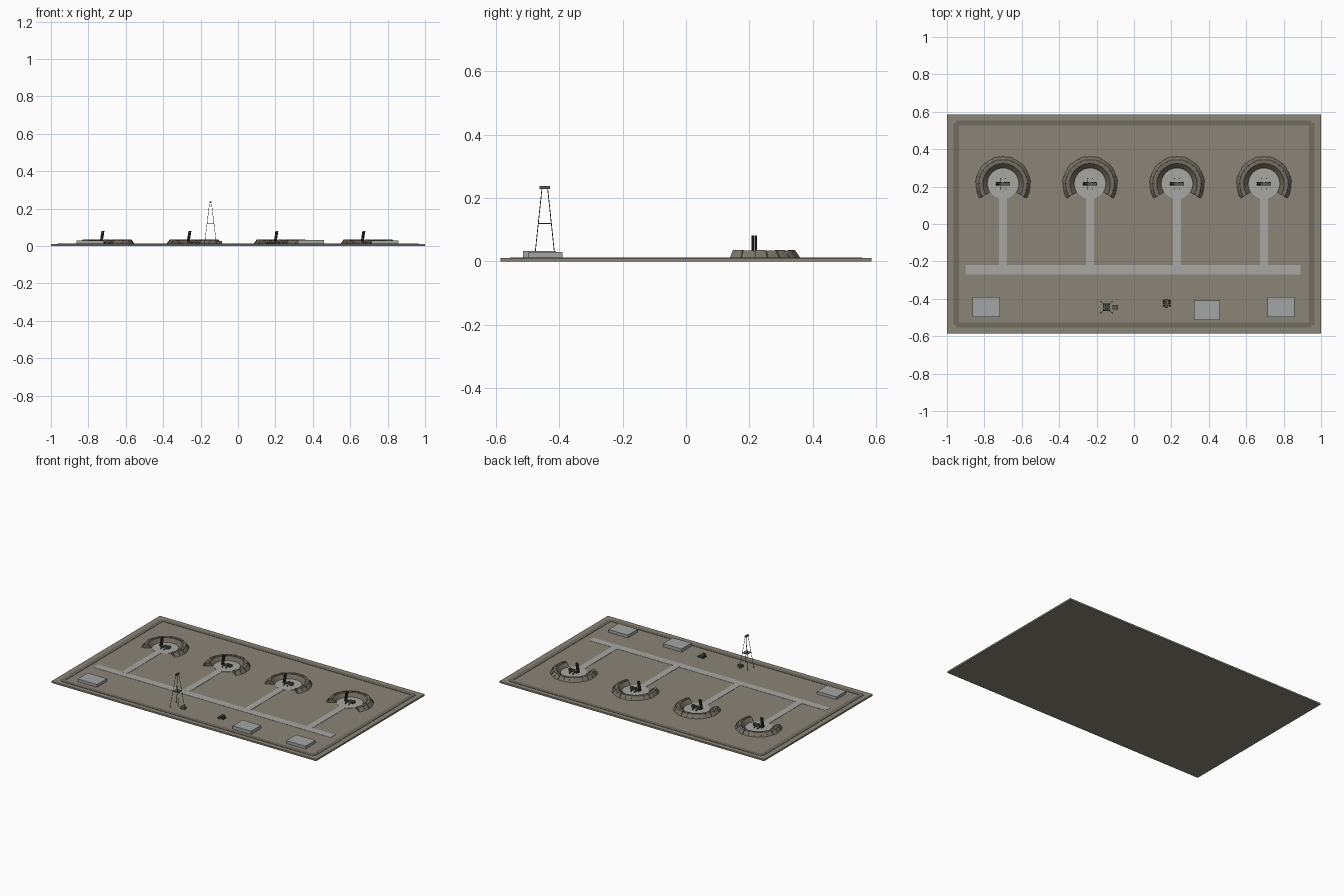
import bpy, bmesh, math
from mathutils import Vector

if "Cube" in bpy.data.objects:
    bpy.data.objects.remove(bpy.data.objects["Cube"])

G = 0.011  # ground slab top


def material(name, rgb):
    m = bpy.data.materials.new(name)
    m.diffuse_color = (*rgb, 1)
    m.use_nodes = True
    m.node_tree.nodes["Principled BSDF"].inputs["Base Color"].default_value = m.diffuse_color
    return m


EARTH = material("earth", (0.26, 0.235, 0.185))
BERM = material("berm_earth", (0.15, 0.135, 0.105))
BAG = material("sandbag", (0.19, 0.17, 0.135))
STRIP = material("perimeter", (0.165, 0.15, 0.12))
PAVE = material("pavement", (0.39, 0.39, 0.37))
CONC = material("concrete", (0.36, 0.38, 0.37))
GREEN = material("equipment_green", (0.09, 0.11, 0.09))
DARK = material("dark_metal", (0.035, 0.04, 0.035))


def finish(bm, name, mat):
    bmesh.ops.recalc_face_normals(bm, faces=bm.faces)
    me = bpy.data.meshes.new(name)
    bm.to_mesh(me)
    bm.free()
    me.materials.append(mat)
    ob = bpy.data.objects.new(name, me)
    bpy.context.collection.objects.link(ob)
    return ob


def box(name, x, y, z0, sx, sy, sz, mat):
    bm = bmesh.new()
    bmesh.ops.create_cube(bm, size=1)
    bmesh.ops.scale(bm, vec=(sx, sy, sz), verts=bm.verts)
    bmesh.ops.translate(bm, vec=(x, y, z0 + sz / 2), verts=bm.verts)
    return finish(bm, name, mat)


def rod(name, a, b, r, mat, n=8):
    a, b = Vector(a), Vector(b)
    bm = bmesh.new()
    bmesh.ops.create_cone(bm, cap_ends=True, segments=n, radius1=r, radius2=r, depth=(b - a).length)
    bmesh.ops.rotate(bm, matrix=Vector((0, 0, 1)).rotation_difference(b - a).to_matrix(), verts=bm.verts)
    bmesh.ops.translate(bm, vec=(a + b) / 2, verts=bm.verts)
    return finish(bm, name, mat)


def arc_solid(name, x, y, profile, a0, a1, n, mat):
    """Sweep a closed (radius, z) profile around a vertical axis, with end caps."""
    bm = bmesh.new()
    rings = []
    for i in range(n + 1):
        t = math.radians(a0 + (a1 - a0) * i / n)
        rings.append([bm.verts.new((x + r * math.cos(t), y + r * math.sin(t), z)) for r, z in profile])
    k = len(profile)
    for p, q in zip(rings, rings[1:]):
        for j in range(k):
            bm.faces.new((p[j], p[(j + 1) % k], q[(j + 1) % k], q[j]))
    bm.faces.new(rings[0])
    bm.faces.new(rings[-1])
    return finish(bm, name, mat)


# Ground slab and raised perimeter strip
box("ground_slab", 0, 0, 0, 2, 1.17, G, EARTH)
for s in (-1, 1):
    box("perimeter_long", 0, s * 0.54, G - 0.002, 1.9, 0.028, 0.004, STRIP)
    box("perimeter_short", s * 0.95, 0, G - 0.002, 0.028, 1.08, 0.004, STRIP)

# Main road
box("main_road", -0.005, -0.245, G - 0.002, 1.79, 0.05, 0.0035, PAVE)


def launcher(x, y):
    """Truck launcher with four raised tubes at the rear."""
    z = G + 0.002
    box("launcher_chassis", x, y, z + 0.006, 0.074, 0.016, 0.006, GREEN)
    box("launcher_cab", x + 0.029, y, z + 0.012, 0.014, 0.016, 0.008, GREEN)
    box("launcher_equipment", x + 0.008, y, z + 0.012, 0.02, 0.014, 0.006, GREEN)
    for wx in (-0.026, -0.012, 0.012, 0.027):
        for s in (-1, 1):
            rod("launcher_wheel", (x + wx, y + s * 0.006, z + 0.005),
                (x + wx, y + s * 0.01, z + 0.005), 0.005, DARK, 10)
    for ox in (-0.013, 0.013):
        rod("outrigger_beam", (x + ox, y - 0.028, z + 0.007), (x + ox, y + 0.028, z + 0.007), 0.001, DARK, 6)
        for s in (-1, 1):
            rod("outrigger_foot", (x + ox, y + s * 0.028, z), (x + ox, y + s * 0.028, z + 0.007), 0.004, DARK)
    for dx in (-0.004, 0.004):
        for dy in (-0.0045, 0.0045):
            rod("launch_tube", (x - 0.031 + dx, y + dy, z + 0.01),
                (x - 0.022 + dx, y + dy, 0.081), 0.004, DARK, 10)


# Four emplacements: access road, pad, earth berm, sandbags, launcher
core = [(0.145, G - 0.002), (0.125, 0.033), (0.108, 0.033), (0.083, G - 0.002)]
bag = [(0.148, G - 0.001), (0.13, 0.0355), (0.117, 0.0355), (0.125, G - 0.001)]
for px in (-0.7, -0.235, 0.23, 0.695):
    py = 0.215
    box("access_road", px, -0.035, G - 0.002, 0.044, 0.38, 0.0038, PAVE)
    rod("pit_pad", (px, py, G - 0.002), (px, py, G + 0.002), 0.081, PAVE, 40)
    arc_solid("pit_berm", px, py, core, -32, 212, 28, BERM)
    n = 15
    step = 244 / n
    for i in range(n):
        a = -32 + i * step
        d = 0.0015 * (i % 2)
        arc_solid("berm_sandbag", px, py, [(r - d, z - d * 0.6) for r, z in bag],
                  a + 0.7, a + step - 0.7, 2, BAG)
    launcher(px, py)

# Low bunkers
box("bunker_left", -0.79, -0.443, G - 0.002, 0.145, 0.107, 0.021, CONC)
box("bunker_middle", 0.39, -0.462, G - 0.002, 0.14, 0.105, 0.024, CONC)
box("bunker_right", 0.785, -0.443, G - 0.002, 0.145, 0.107, 0.021, CONC)

# Lattice mast with mid platform and flat antenna on top
mx, my = -0.147, -0.445
for sx in (-1, 1):
    for sy in (-1, 1):
        rod("mast_leg", (mx + sx * 0.032, my + sy * 0.032, G),
            (mx + sx * 0.005, my + sy * 0.009, 0.23), 0.0012, DARK, 6)
box("mast_platform", mx, my, 0.118, 0.04, 0.042, 0.003, GREEN)
box("mast_antenna", mx, my, 0.229, 0.011, 0.034, 0.009, GREEN)
box("generator", -0.1, -0.445, G - 0.001, 0.03, 0.022, 0.016, GREEN)

# Parked radar truck
tx, ty = 0.175, -0.425
box("truck_chassis", tx, ty, G + 0.005, 0.016, 0.05, 0.006, GREEN)
box("truck_cab", tx, ty - 0.018, G + 0.011, 0.016, 0.012, 0.008, GREEN)
box("truck_cargo", tx, ty + 0.008, G + 0.011, 0.017, 0.03, 0.008, GREEN)
for wy in (-0.012, 0.001, 0.014):
    for s in (-1, 1):
        rod("truck_wheel", (tx + s * 0.012, ty + wy, G + 0.005), (tx + s * 0.021, ty + wy, G + 0.005), 0.005, DARK, 10)
    rod("truck_axle", (tx - 0.014, ty + wy, G + 0.005), (tx + 0.014, ty + wy, G + 0.005), 0.0012, DARK, 6)
